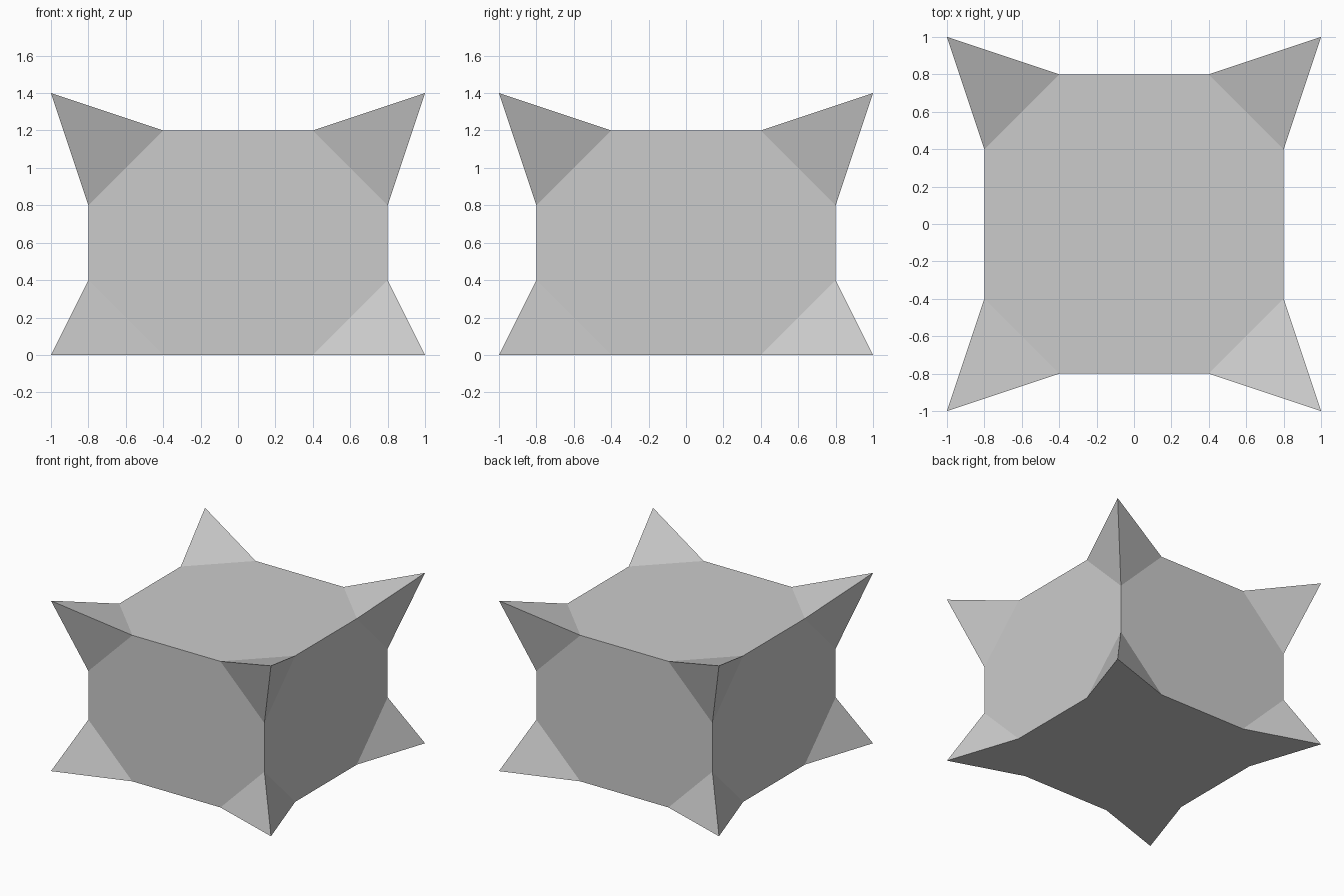
import bpy
import bmesh
from itertools import product
from mathutils import Vector

if "Cube" in bpy.data.objects:
    bpy.data.objects.remove(bpy.data.objects["Cube"], do_unlink=True)

HALF = 0.8      # half width of the block
CUT = 0.4       # where the corner spikes start along each edge
TIP = 1.0       # reach of the spike tips
HEIGHT = 1.2
TIP_HEIGHT = 1.4

# Single grey material
grey = bpy.data.materials.new("light_grey")
grey.use_nodes = True
colour = (0.6, 0.6, 0.6, 1)
grey.diffuse_color = colour
grey.node_tree.nodes["Principled BSDF"].inputs["Base Color"].default_value = colour

bm = bmesh.new()


def edge_points(sx, sy, top):
    """Three points on the block edges that surround one corner."""
    z = HEIGHT if top else 0
    z_cut = HEIGHT - CUT if top else CUT
    return [Vector((sx * CUT, sy * HALF, z)),
            Vector((sx * HALF, sy * CUT, z)),
            Vector((sx * HALF, sy * HALF, z_cut))]


# Corner spikes: three triangles from each tip to the block
points = []
for sx, sy, top in product((-1, 1), (-1, 1), (False, True)):
    base = [bm.verts.new(p) for p in edge_points(sx, sy, top)]
    tip = bm.verts.new((sx * TIP, sy * TIP, TIP_HEIGHT if top else 0))
    for i in range(3):
        bm.faces.new((base[i], base[(i + 1) % 3], tip))
    points += base

# Block sides: one octagon in each of the six planes
for axis, level in ((0, -HALF), (0, HALF), (1, -HALF), (1, HALF), (2, 0), (2, HEIGHT)):
    ring = [v for v in points if abs(v.co[axis] - level) < 1e-5]
    centre = sum((v.co for v in ring), Vector()) / len(ring)
    u, w = [a for a in range(3) if a != axis]
    ring.sort(key=lambda v: Vector((v.co[u] - centre[u], v.co[w] - centre[w]))
              .angle_signed(Vector((1, 0))))
    bm.faces.new(ring)

bmesh.ops.recalc_face_normals(bm, faces=bm.faces)

mesh = bpy.data.meshes.new("spiked_block")
bm.to_mesh(mesh)
bm.free()
mesh.materials.append(grey)
block = bpy.data.objects.new("spiked_block", mesh)
bpy.context.collection.objects.link(block)
